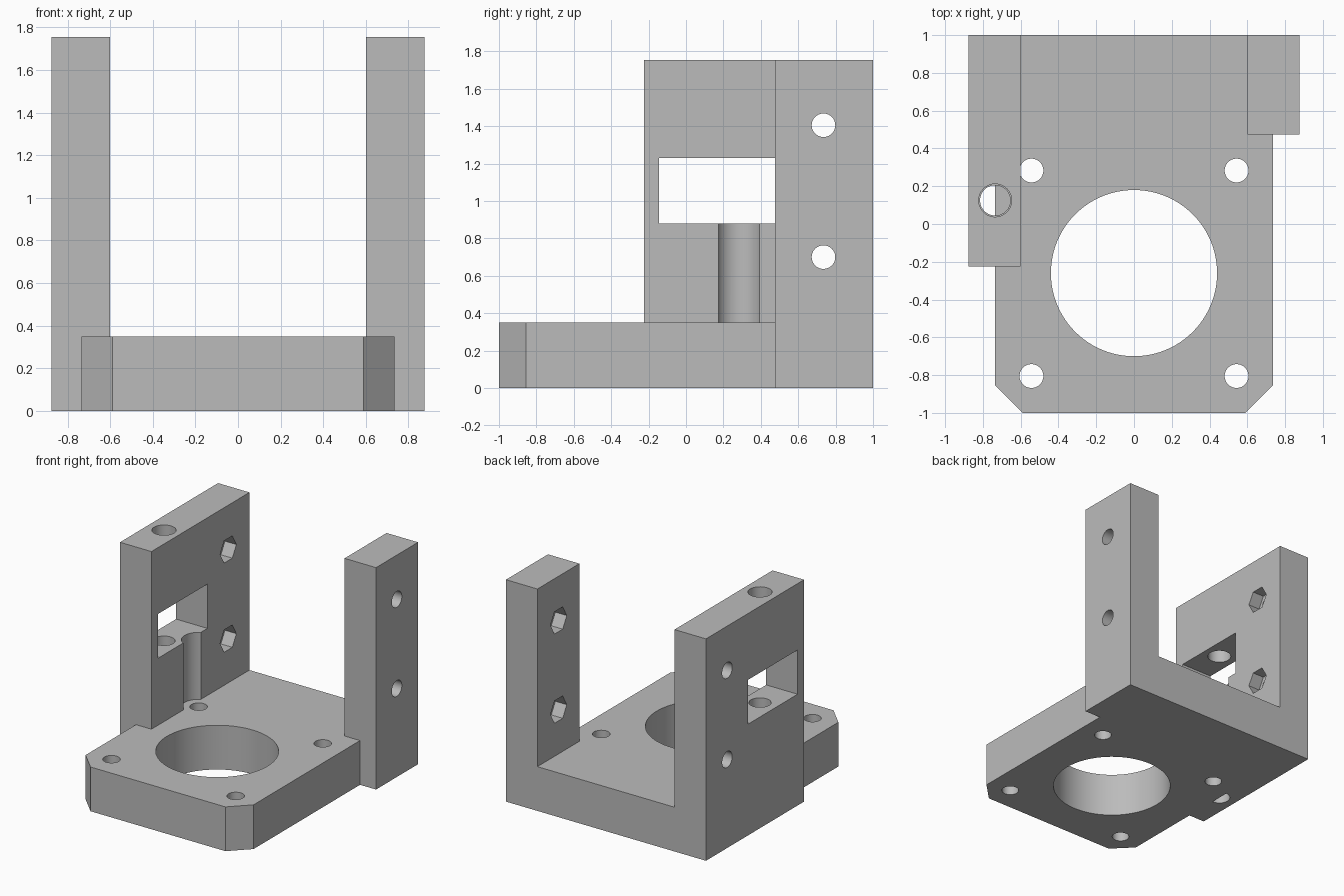
import bpy, math
from math import cos, sin, pi

if "Cube" in bpy.data.objects:
    bpy.data.objects.remove(bpy.data.objects["Cube"])

grey = bpy.data.materials.new("plain grey")
grey.use_nodes = True
colour = (0.5, 0.5, 0.5, 1)
grey.diffuse_color = colour
grey.node_tree.nodes["Principled BSDF"].inputs["Base Color"].default_value = colour


def prism(name, outline, low, high, axis="z"):
    """Extrude an outline along z (points are x, y) or along x (points are y, z)."""
    n = len(outline)
    verts = [(a, b, h) if axis == "z" else (h, a, b)
             for h in (low, high) for a, b in outline]
    faces = [list(range(n))[::-1], list(range(n, 2 * n))]
    faces += [(i, (i + 1) % n, n + (i + 1) % n, n + i) for i in range(n)]
    mesh = bpy.data.meshes.new(name)
    mesh.from_pydata(verts, [], faces)
    mesh.materials.append(grey)
    obj = bpy.data.objects.new(name, mesh)
    bpy.context.collection.objects.link(obj)
    return obj


def rect(a0, a1, b0, b1):
    return [(a0, b0), (a1, b0), (a1, b1), (a0, b1)]


def ring(a, b, r, sides=64, start=0, sweep=2 * pi):
    steps = sides if sweep == 2 * pi else sides - 1
    return [(a + r * cos(start + sweep * i / steps),
             b + r * sin(start + sweep * i / steps)) for i in range(sides)]


def combine(target, tool, operation="DIFFERENCE"):
    tool.hide_render = True
    mod = target.modifiers.new(operation, "BOOLEAN")
    mod.operation, mod.solver, mod.object = operation, "EXACT", tool
    bpy.context.view_layer.objects.active = target
    bpy.ops.object.modifier_apply(modifier=mod.name)
    bpy.data.objects.remove(tool)


def cut(target, outline, low, high, axis="z"):
    combine(target, prism("cutter", outline, low, high, axis), "DIFFERENCE")


BASE_TOP, TOP = 0.35, 1.755
INNER, OUTER, EDGE = 0.6, 0.875, 0.735

# Base plate with chamfered front corners and feet for the wall and post
base = prism("mounting_bracket", [
    (-0.59, -1), (0.59, -1), (EDGE, -0.855), (EDGE, 0.475), (OUTER, 0.475),
    (OUTER, 1), (-OUTER, 1), (-OUTER, -0.225), (-EDGE, -0.225), (-EDGE, -0.855)],
    0, BASE_TOP)
cut(base, ring(0, -0.26, 0.44, 96), -1, 1)
for x in (-0.543, 0.543):
    for y in (-0.805, 0.283):
        cut(base, ring(x, y, 0.063), -1, 1)
# Rod hole is half blocked by the plate
cut(base, ring(-EDGE, 0.125, 0.08, 33, pi / 2, pi), -1, 1)

# Right wall with window, rod hole and screw clearance groove
wall = prism("right_wall", rect(-OUTER, -INNER, -0.225, 1), BASE_TOP, TOP)
cut(wall, rect(-0.145, 0.475, 0.88, 1.23), -1, -0.5, "x")
cut(wall, ring(-EDGE, 0.125, 0.08), 0.2, 1)
cut(wall, ring(-EDGE, 0.125, 0.087), 1.1, 2)
cut(wall, ring(-0.543, 0.283, 0.123), 0.2, 1)

# Left post
post = prism("left_post", rect(INNER, OUTER, 0.475, 1), BASE_TOP, TOP)

# Cross holes with hexagonal nut pockets on the inner faces
for part, side in ((wall, -1), (post, 1)):
    for z in (0.7, 1.405):
        lo, hi = sorted((side * 0.5, side * 1.0))
        cut(part, ring(0.735, z, 0.063, 48), lo, hi, "x")
        lo, hi = sorted((side * 0.5, side * 0.7))
        cut(part, ring(0.735, z, 0.102, 6), lo, hi, "x")

# Join into one solid body
combine(base, wall, "UNION")
combine(base, post, "UNION")

bpy.ops.object.select_all(action="DESELECT")
base.select_set(True)
bpy.context.view_layer.objects.active = base
bpy.ops.object.shade_smooth_by_angle(angle=math.radians(30))
